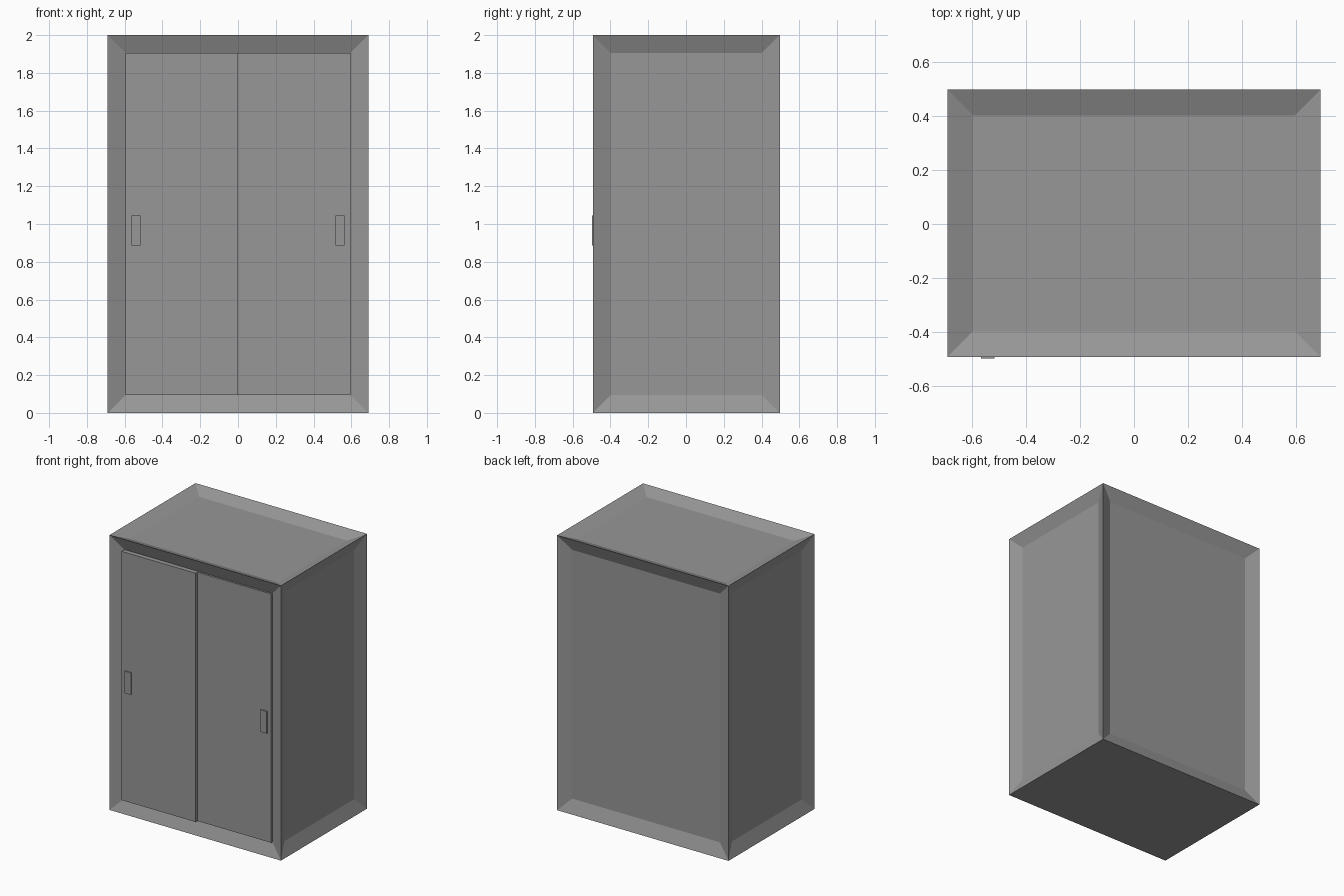
import bpy, bmesh
from mathutils import Vector

cube = bpy.data.objects.get("Cube")
if cube:
    bpy.data.objects.remove(cube, do_unlink=True)

grey = bpy.data.materials.new("plain grey")
grey.use_nodes = True
colour = (0.31, 0.31, 0.31, 1)
grey.diffuse_color = colour
grey.node_tree.nodes["Principled BSDF"].inputs["Base Color"].default_value = colour

FRONT, BACK = -0.492, 0.497
HALF_W, HEIGHT = 0.69, 2.0
RAIL = 0.095        # width of the frame members
PANEL_DEPTH = 0.038  # recess of the side, back and top panels


def make_box(name, low, high, recess=None):
    """Box between two corners; recess optionally sinks framed panels."""
    low, high = Vector(low), Vector(high)
    bm = bmesh.new()
    bmesh.ops.create_cube(bm, size=1)
    for v in bm.verts:
        v.co = (low + high) / 2 + v.co * (high - low)
    bm.normal_update()
    if recess:
        sunk = [f for f in bm.faces if f.normal.z > -0.5]
        bmesh.ops.inset_individual(bm, faces=sunk, thickness=RAIL, use_even_offset=True)
        for f in sunk:
            shift = f.normal * -recess
            for v in f.verts:
                v.co += shift
    mesh = bpy.data.meshes.new(name)
    bm.to_mesh(mesh)
    bm.free()
    mesh.materials.append(grey)
    obj = bpy.data.objects.new(name, mesh)
    bpy.context.collection.objects.link(obj)
    return obj


# Frame with sunken panels on every face except the base
make_box("cabinet_frame", (-HALF_W, FRONT, 0), (HALF_W, BACK, HEIGHT), PANEL_DEPTH)

# Two sliding doors, one running in front of the other, each with a pull
inner = HALF_W - RAIL
opening_back = FRONT + PANEL_DEPTH
for side, x0, x1, setback, handle_x in (
        ("right", -inner, 0, 0.004, -0.54),
        ("left", 0, inner, 0.024, 0.54)):
    face = FRONT + setback
    make_box(side + "_door", (x0, face, RAIL), (x1, opening_back, HEIGHT - RAIL))
    make_box(side + "_handle", (handle_x - 0.025, face - 0.009, 0.885),
             (handle_x + 0.025, face, 1.045))
